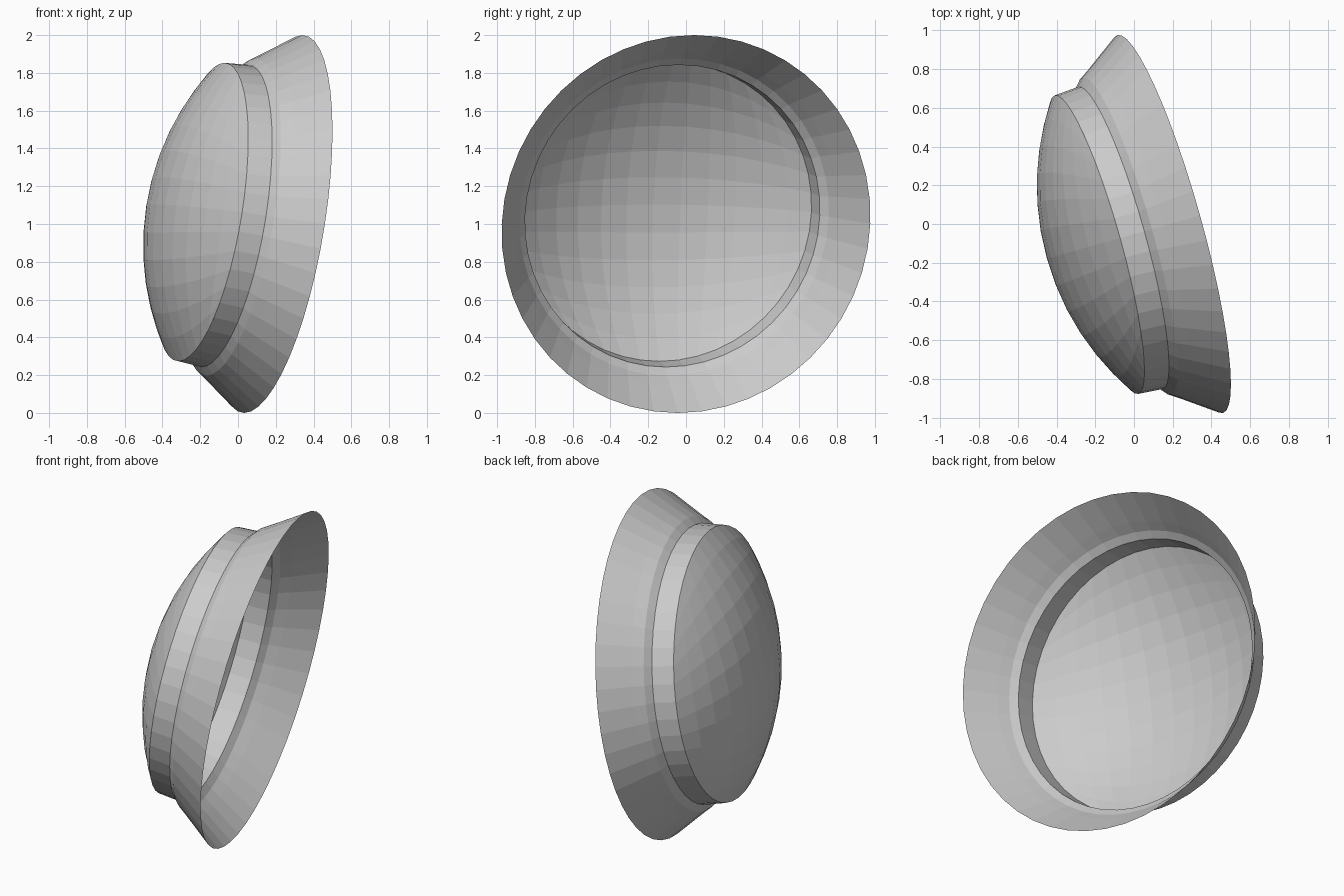
import bpy, bmesh, math
from mathutils import Vector, Matrix

cube = bpy.data.objects.get("Cube")
if cube:
    bpy.data.objects.remove(cube)

SEGMENTS = 48
RIM_CENTRE = Vector((0.187, 0, 1))
AXIS = Vector((-0.951, -0.266, 0.158)).normalized()
# Frame with local z along the tilted axis and local y nearly upright
SIDE = Vector((0, 0, 1)).cross(AXIS).normalized()
UP = AXIS.cross(SIDE)
FRAME = Matrix.Translation(RIM_CENTRE) @ Matrix((SIDE, UP, AXIS)).transposed().to_4x4()

grey = bpy.data.materials.new("light grey")
grey.use_nodes = True
colour = (0.6, 0.6, 0.6, 1)
grey.diffuse_color = colour
grey.node_tree.nodes["Principled BSDF"].inputs["Base Color"].default_value = colour


def finish(name, bm):
    bm.transform(FRAME)
    mesh = bpy.data.meshes.new(name)
    bm.to_mesh(mesh)
    bm.free()
    mesh.materials.append(grey)
    obj = bpy.data.objects.new(name, mesh)
    bpy.context.collection.objects.link(obj)


def lathe(name, profile):
    """Open band turned round the axis from (radius, height) pairs."""
    bm = bmesh.new()
    rings = []
    for radius, height in profile:
        angles = [math.tau * i / SEGMENTS for i in range(SEGMENTS)]
        rings.append([bm.verts.new((radius * math.cos(a), radius * math.sin(a), height))
                      for a in angles])
    for low, high in zip(rings, rings[1:]):
        for i in range(SEGMENTS):
            j = (i + 1) % SEGMENTS
            bm.faces.new((low[i], low[j], high[j], high[i]))
    finish(name, bm)


def dome(name, radius, base, rise):
    """Cap made from a square grid rounded into a disc."""
    bm = bmesh.new()
    n = SEGMENTS // 4
    steps = [math.sqrt(2) * math.sin(math.pi / 2 * (i / n - 0.5)) for i in range(n + 1)]
    grid = []
    for v in steps:
        row = []
        for u in steps:
            x = u * math.sqrt(1 - v * v / 2)
            y = v * math.sqrt(1 - u * u / 2)
            fall = min(1, x * x + y * y)
            row.append(bm.verts.new((radius * x, radius * y, base + rise * (1 - fall ** 1.1))))
        grid.append(row)
    for j in range(n):
        for i in range(n):
            bm.faces.new((grid[j][i], grid[j][i + 1], grid[j + 1][i + 1], grid[j + 1][i]))
    finish(name, bm)


# Flared flange, short collar and domed cap, all thin open shells
lathe("flange", [(1.013, 0), (0.89, 0.175), (0.85, 0.235), (0.81, 0.27)])
lathe("collar", [(0.81, 0.27), (0.80, 0.40)])
dome("cap", 0.80, 0.40, 0.25)
